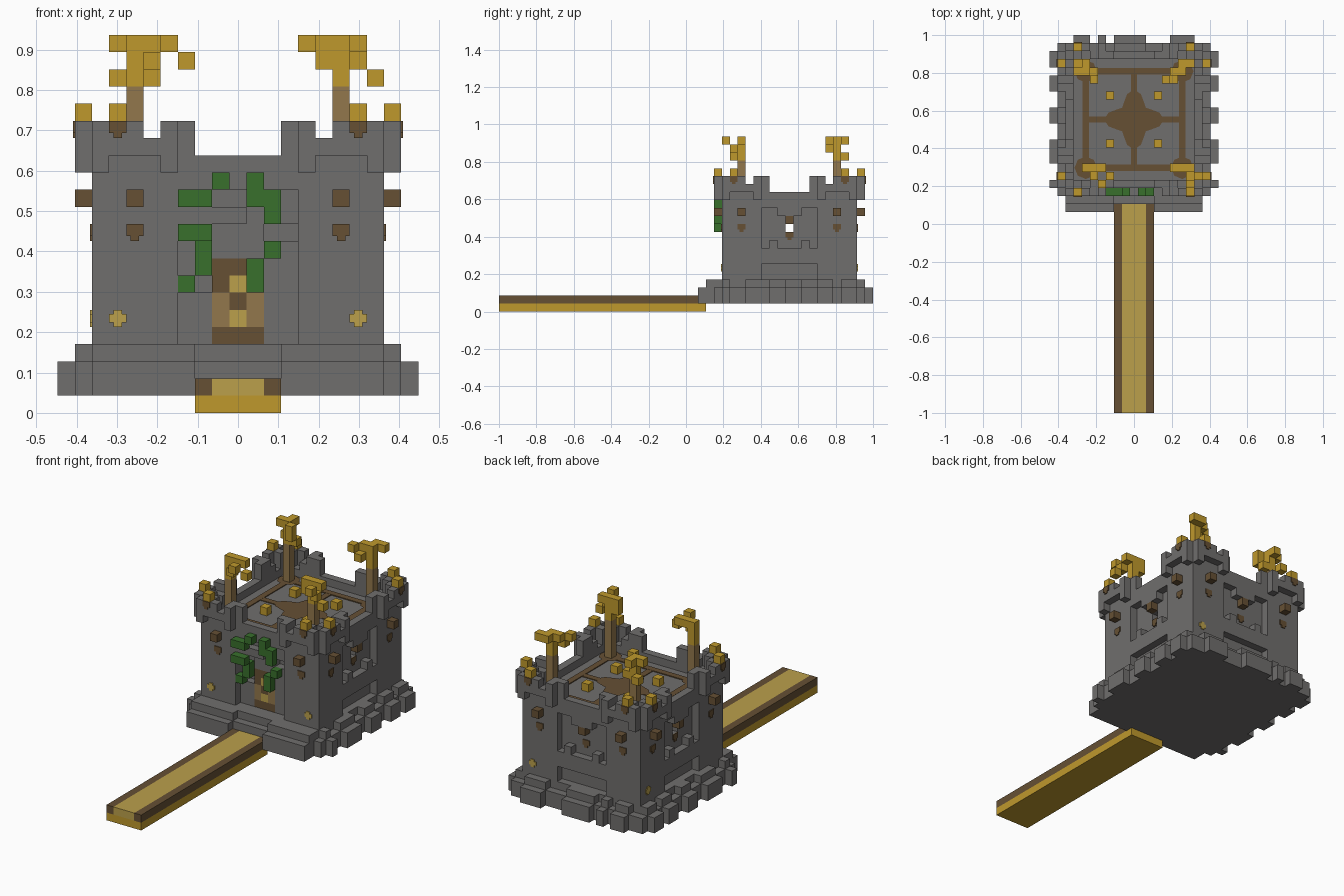
import bpy, bmesh, math
from mathutils import Vector

U = 2 / 47                      # edge of one cube
CY = 1 - 10.5 * U               # castle centre along y

if "Cube" in bpy.data.objects:
    bpy.data.objects.remove(bpy.data.objects["Cube"], do_unlink=True)


def material(name, *rgb):
    lin = [((c / 255 + 0.055) / 1.055) ** 2.4 for c in rgb] + [1]
    m = bpy.data.materials.new(name)
    m.use_nodes = True
    m.diffuse_color = lin
    m.node_tree.nodes["Principled BSDF"].inputs["Base Color"].default_value = lin
    return m


STONE = material("stone grey", 112, 110, 109)
BROWN = material("dark wood", 102, 80, 52)
TAN = material("light wood", 146, 119, 76)
GOLD = material("gold", 191, 153, 44)
PALE = material("pale gold", 187, 160, 75)
GREEN = material("vine green", 56, 112, 44)


def world(i, j, k):
    return Vector((i * U, CY + j * U, k * U))


def finish(name, bm, mat):
    mesh = bpy.data.meshes.new(name)
    bm.to_mesh(mesh)
    bm.free()
    mesh.materials.append(mat)
    ob = bpy.data.objects.new(name, mesh)
    bpy.context.scene.collection.objects.link(ob)
    return ob


def cubes(name, cells, mat):
    """Skin a set of unit cells, keeping only the exposed faces."""
    cells, bm = set(cells), bmesh.new()
    for c in cells:
        for axis in range(3):
            for s in (-1, 1):
                n = list(c)
                n[axis] += s
                if tuple(n) in cells:
                    continue
                ring = []
                for a, b in ((-1, -1), (1, -1), (1, 1), (-1, 1)):
                    p = [c[0], c[1], c[2] + 0.5]
                    p[axis] += s / 2
                    p[(axis + 1) % 3] += a / 2
                    p[(axis + 2) % 3] += b / 2
                    ring.append(bm.verts.new(world(*p)))
                bm.faces.new(ring if s > 0 else ring[::-1])
    bmesh.ops.remove_doubles(bm, verts=bm.verts, dist=1e-4)
    bmesh.ops.dissolve_limit(bm, angle_limit=0.01, verts=bm.verts, edges=bm.edges)
    return finish(name, bm, mat)


def boxes(name, spans, mat):
    """Boxes given as opposite corners, in cube units."""
    bm = bmesh.new()
    for a, b in spans:
        lo, hi = world(*a), world(*b)
        made = bmesh.ops.create_cube(bm, size=1)["verts"]
        for v in made:
            v.co = (lo + hi) / 2 + v.co * Vector([abs(e) for e in hi - lo])
    return finish(name, bm, mat)


def block(i0, i1, j0, j1, k0, k1):
    return {(i, j, k) for i in range(i0, i1 + 1)
            for j in range(j0, j1 + 1) for k in range(k0, k1 + 1)}


def at(side, d, t):
    """Distance d out from the centre and t along one of the four walls."""
    return ((t, -d), (d, t), (t, d), (-d, t))[side]


def plate(side, d, t0, t1, k0, k1):
    return ((*at(side, d - 0.1, t0), k0), (*at(side, d + 0.12, t1), k1))


# foundation: two courses with uneven outer stones
base = block(-9, 9, -9, 9, 1, 2) | block(-8, 8, -10, -9, 1, 2) | block(-8, 8, -9, 8, 3, 3)
base |= block(-8, -3, -11, -11, 1, 2) | block(3, 8, -11, -11, 1, 2)
base |= block(-8, 8, -10, -10, 3, 3) - block(-2, 2, -10, -10, 3, 3)
for a, b in ((7, 8), (4, 5), (0, 1), (-5, -3), (-8, -8)):
    base |= block(-10, 10, a, b, 1, 2)
    base |= block(-9, 9, a, b, 3, 3)
for a, b in ((-7, -6), (-4, -4), (-2, 1), (5, 7)):
    base |= block(a, b, 9, 10, 1, 2) | block(a, b, 9, 9, 3, 3)
cubes("foundation", base, STONE)

# keep: solid block with recessed panels and a slit through both sides
keep = block(-8, 8, -8, 8, 4, 13) - block(-8, 8, 0, 0, 10, 10)
keep -= block(-3, 3, -8, -7, 4, 12)
for side in (1, 2, 3):
    for t in range(-3, 4):
        low = 9 if abs(t) == 2 else 8
        high = 11 if abs(t) < 2 else 12
        for k in [4, 5] + list(range(low, high + 1)):
            keep.discard((*at(side, 8, t), k))
cubes("keep_walls", keep, STONE)

# stepped door surround inside the front recess
surround = block(-3, -2, -7, -7, 4, 6) | block(2, 3, -7, -7, 4, 9)
surround |= block(-1, 1, -7, -7, 9, 10) | block(-3, 3, -7, -7, 11, 12) | block(-3, 0, -8, -8, 11, 11)
cubes("door_surround", surround, STONE)

# parapet: wall ring plus overhanging merlons, mirrored on every side
inner_top = {0: 14, 1: 14, 2: 14, 3: 16, 4: 16, 5: 15, 6: 14, 7: 16, 8: 15}
outer_span = {4: (14, 16), 5: (15, 15), 6: (15, 16), 7: (15, 16), 8: (14, 16)}
parapet = set()
for side in range(4):
    for t in range(-8, 9):
        for k in range(14, inner_top[abs(t)] + 1):
            parapet.add((*at(side, 8, t), k))
        if abs(t) in outer_span:
            low, high = outer_span[abs(t)]
            for k in range(low, high + 1):
                parapet.add((*at(side, 9, t), k))
cubes("parapet", parapet, STONE)

# wall lanterns, torches and painted marks
lanterns, torches, marks = set(), set(), []
for side in range(4):
    for s in (-1, 1):
        lanterns.add((*at(side, 9, s * 6), 12))
        torches.add((*at(side, 9, s * 7), 17))
        marks.append(plate(side, 8.5, s * 6 - .5, s * 6 + .5, 10.3, 11))
        marks.append(plate(side, 8.5, s * 6 - .25, s * 6 + .25, 10, 10.3))
        marks.append(plate(side, 9.5, s * 7 - .5, s * 7 + .5, 16.3, 17))
        marks.append(plate(side, 9.5, s * 7 - .25, s * 7 + .25, 16, 16.3))
for side in (1, 2, 3):
    lanterns.add((*at(side, 8, 0), 11))
    marks.append(plate(side, 7.5, -.5, .5, 9.3, 10))
    marks.append(plate(side, 7.5, -.25, .25, 9, 9.3))
cubes("wall_lanterns", lanterns, BROWN)
cubes("torch_flames", torches, GOLD)
boxes("bracket_marks", marks, BROWN)

studs = []
for side, t in ((0, -7), (0, 7), (2, 7), (3, 7)):
    studs.append(plate(side, 8.5, t - .5, t + .5, 5.25, 5.75))
    studs.append(plate(side, 8.5, t - .25, t + .25, 5, 6))
boxes("wall_studs", studs, PALE)

# roof inlay: concave diamond, cross, square ring and corner discs
bm = bmesh.new()
for cx, cy, r, n in [(0, 0, 3.7, 24)] + [(x, y, 1.4, 8) for x in (-6, 6) for y in (-6, 6)]:
    ring = []
    for a in range(n):
        ang = math.tau * a / n
        rad = r * (0.78 + 0.22 * math.cos(4 * ang)) if n > 8 else r
        ring.append(bm.verts.new(world(cx + rad * math.cos(ang), cy + rad * math.sin(ang), 14.13)))
    bm.faces.new(ring)
finish("roof_medallions", bm, BROWN)
strips = [((-6, -.4, 14), (6, .4, 14.1)), ((-.4, -6, 14), (.4, 6, 14.1))]
for s in (-6, 6):
    strips += [((s - .4, -6, 14), (s + .4, 6, 14.11)), ((-6, s - .4, 14), (6, s + .4, 14.12))]
boxes("roof_strips", strips, BROWN)
cubes("roof_lamps", {(x, y, 14) for x in (-3, 3) for y in (-3, 3)}, GOLD)

# corner poles with blocky streaming flags
cubes("flag_poles", set().union(*(block(x, x, y, y, 14, 18) for x in (-6, 6) for y in (-6, 6))), TAN)
flags = {
    "front_right_flag": [(-6, -6, 19), (-6, -6, 20), (-6, -6, 21), (-5, -6, 21), (-4, -6, 21),
                         (-5, -7, 20), (-3, -7, 20), (-4, -8, 21)],
    "front_left_flag": [(6, -6, 19), (6, -6, 20), (5, -6, 20), (5, -6, 21), (6, -6, 21),
                        (7, -6, 21), (7, -7, 20), (7, -8, 21), (8, -7, 19)],
    "back_right_flag": [(-6, 6, 19), (-5, 6, 19), (-7, 7, 19), (-6, 6, 20), (-5, 5, 20),
                        (-6, 6, 21), (-7, 6, 21), (-6, 7, 21), (-5, 5, 21)],
    "back_left_flag": [(6, 6, 19), (6, 6, 20), (6, 6, 21), (6, 7, 21), (5, 6, 21),
                       (4, 5, 21), (7, 7, 21), (5, 5, 20)],
}
for name, cells in flags.items():
    cubes(name, cells, GOLD)

# gate
cubes("gate_posts", block(-1, -1, -7, -7, 5, 6) | block(1, 1, -7, -7, 5, 6), TAN)
cubes("gate_frame", block(-1, 1, -7, -7, 4, 4) | {(0, -7, 6), (0, -7, 8), (-1, -7, 7), (-1, -7, 8), (1, -7, 7)}, BROWN)
cubes("gate_panels", {(0, -7, 5), (0, -7, 7)}, PALE)

# climbing vine: columns found in each course
vine = {13: (-1, 1), 12: (-3, -2, 1, 2), 11: (2,), 10: (-3, -2), 9: (-2, 2), 8: (-2, 1), 7: (-3, 1)}
cubes("vine", {(i, -9 if k >= 10 else -8, k) for k, row in vine.items() for i in row}, GREEN)

# bridge
front = (-1 - CY) / U
boxes("bridge_base", [((-2.5, front, 0), (2.5, -10.5, 1))], GOLD)
boxes("bridge_rails", [((s * 1.5, front, 1), (s * 2.5, -10.5, 2)) for s in (-1, 1)], BROWN)
boxes("bridge_deck", [((-1.5, front, 1), (1.5, -10.5, 2))], PALE)
